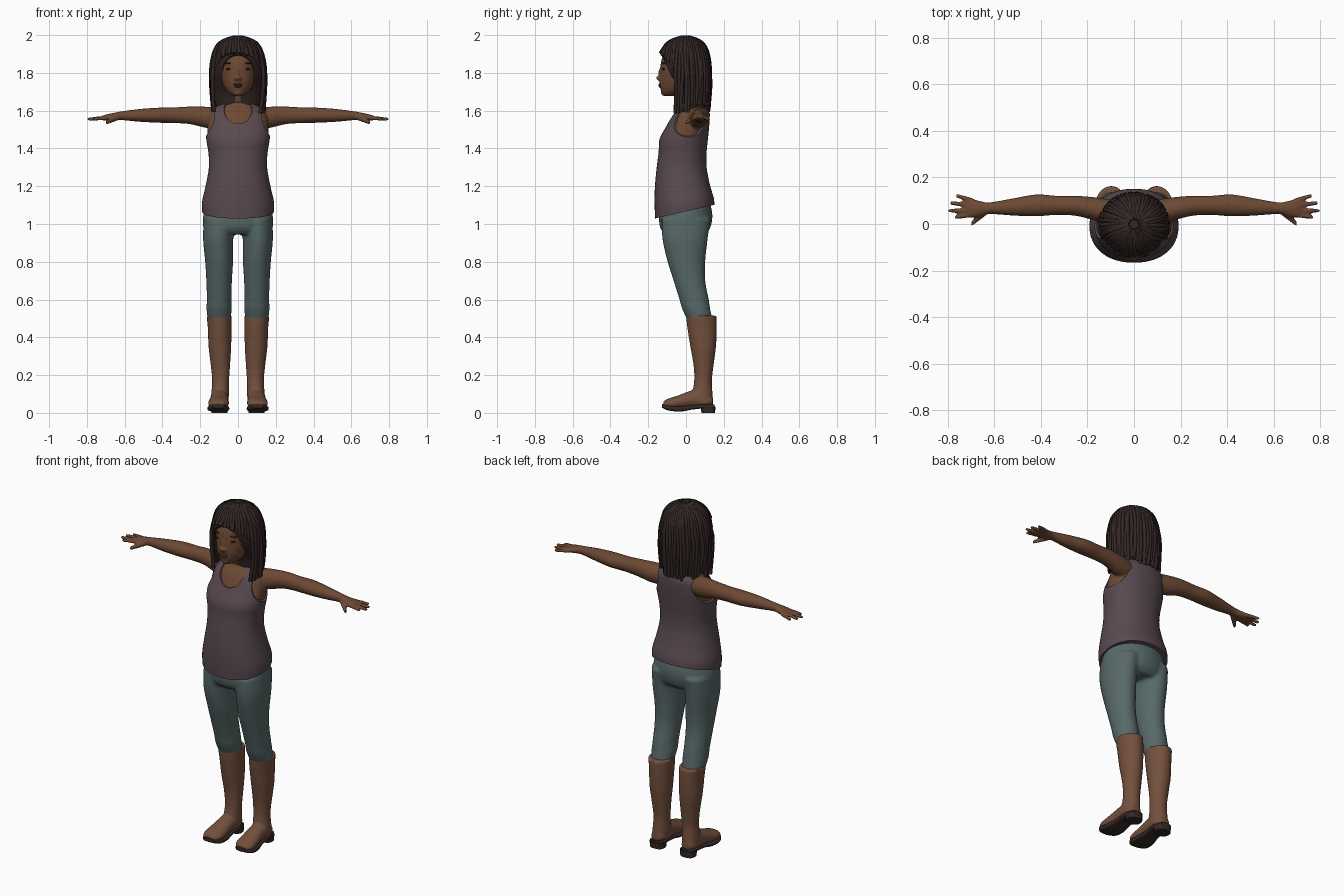
import bpy, bmesh, math, random
from mathutils import Vector, Matrix

random.seed(4)
if "Cube" in bpy.data.objects:
    bpy.data.objects.remove(bpy.data.objects["Cube"])


def material(name, *rgb):
    m = bpy.data.materials.new(name)
    m.use_nodes = True
    color = (*rgb, 1)
    m.diffuse_color = color
    bsdf = m.node_tree.nodes["Principled BSDF"]
    bsdf.inputs["Base Color"].default_value = color
    bsdf.inputs["Roughness"].default_value = 0.8
    return m


SKIN = material("brown skin", .15, .066, .034)
SHIRT = material("plum cloth", .1, .068, .078)
PANTS = material("slate cloth", .095, .14, .138)
BOOT = material("tan leather", .17, .08, .046)
SOLE = material("dark rubber", .034, .022, .02)
HAIR = material("black brown hair", .032, .02, .018)
LIP = material("lip brown", .11, .04, .026)
EYE = material("eye dark", .018, .01, .008)


def spline(rows, steps=4):
    """Catmull-Rom through the section rows."""
    p = [Vector(tuple(r) + (0,) * (6 - len(r))) for r in rows]
    p = [p[0]] + p + [p[-1]]
    out = []
    for a, b, c, d in zip(p, p[1:], p[2:], p[3:]):
        for i in range(steps):
            t = i / steps
            out.append(b + (c - a) * (t / 2) + (a * 2 - b * 5 + c * 4 - d) * (t * t / 2)
                       + (b * 3 - a - c * 3 + d) * (t ** 3 / 2))
    return out + [p[-2]]


def loft(bm, rows, axis="z", side=1, power=2, sides=28):
    """Closed skin over rows of (position, centre 1, centre 2, radius 1, radius 2, tilt)."""
    rings = []
    for t, c1, c2, r1, r2, tilt in spline(rows):
        ring = []
        for k in range(sides):
            a = math.tau * k / sides
            ca, sa = math.cos(a), math.sin(a)
            u = c1 + r1 * math.copysign(abs(ca) ** (2 / power), ca)
            v = c2 + r2 * math.copysign(abs(sa) ** (2 / power), sa)
            co = {"x": (t, u, v), "y": (u, t, v), "z": (u, v, t + tilt * v)}[axis]
            ring.append(bm.verts.new((co[0] * side, co[1], co[2])))
        rings.append(ring)
    for a, b in zip(rings, rings[1:]):
        for k in range(sides):
            j = (k + 1) % sides
            bm.faces.new((a[k], a[j], b[j], b[k]))
    bm.faces.new(rings[0][::-1])
    bm.faces.new(rings[-1])


def blob(bm, center, radii, side=1):
    x, y, z = center
    bmesh.ops.create_uvsphere(bm, u_segments=24, v_segments=14, radius=1,
                              matrix=Matrix.Translation((x * side, y, z)) @ Matrix.Diagonal((*radii, 1)))


def finger(bm, start, end, r, side):
    a, b = Vector(start), Vector(end)
    rows = [(*a.lerp(b, t), r * q, r * q) for t, q in ((0, 1), (.5, .95), (.9, .8), (1, .45))]
    loft(bm, rows, "x", side, sides=10)


def make(name, bm, mat, voxel=0, cutters=()):
    bmesh.ops.recalc_face_normals(bm, faces=bm.faces)
    me = bpy.data.meshes.new(name)
    bm.to_mesh(me)
    bm.free()
    ob = bpy.data.objects.new(name, me)
    bpy.context.collection.objects.link(ob)
    me.materials.append(mat)
    cuts = []
    for center, radii in cutters:
        cb = bmesh.new()
        blob(cb, center, radii)
        cut = make("cutter", cb, mat)
        cut.hide_render = True
        m = ob.modifiers.new("cut", "BOOLEAN")
        m.operation, m.object, m.solver = "DIFFERENCE", cut, "MANIFOLD"
        cuts.append(cut)
    if voxel:
        m = ob.modifiers.new("fuse", "REMESH")
        m.mode, m.voxel_size = "VOXEL", voxel
        m = ob.modifiers.new("soften", "SMOOTH")
        m.factor, m.iterations = .5, 4
    bpy.ops.object.select_all(action="DESELECT")
    bpy.context.view_layer.objects.active = ob
    ob.select_set(True)
    for m in list(ob.modifiers):
        bpy.ops.object.modifier_apply(modifier=m.name)
    for cut in cuts:
        bpy.data.objects.remove(cut)
    bpy.ops.object.shade_smooth_by_angle(angle=math.radians(45))
    return ob


# Tank top with neck scoop and armholes
torso = [(1.067, 0, -.006, .19, .157, .23), (1.12, 0, -.01, .19, .156, .15),
         (1.2, 0, -.019, .172, .146, .05), (1.3, 0, -.023, .154, .132), (1.38, 0, -.018, .157, .127),
         (1.45, 0, -.012, .168, .128), (1.52, 0, .01, .17, .113), (1.58, 0, .025, .16, .1),
         (1.61, 0, .03, .135, .085), (1.635, 0, .032, .09, .065), (1.655, 0, .03, .055, .05)]
bm = bmesh.new()
loft(bm, torso, power=2.2, sides=48)
make("tank_top", bm, SHIRT, cutters=[((0, -.09, 1.635), (.085, .12, .105))]
     + [((s * .2, .04, 1.56), (.09, .17, .11)) for s in (1, -1)])

# Skin: chest, neck, head, arms and hands fused together
bm = bmesh.new()
inner = [(r[0], r[1], r[2], r[3] - .009, r[4] - .009) for r in torso[3:-1]]
loft(bm, inner + [(1.66, 0, .02, .05, .05), (1.7, 0, .012, .047, .05), (1.76, 0, 0, .045, .05)],
     power=2.2, sides=48)
loft(bm, [(1.678, 0, -.09, .025, .028), (1.7, 0, -.065, .056, .066), (1.74, 0, -.04, .081, .1),
          (1.8, 0, -.02, .1, .118), (1.87, 0, -.015, .102, .115), (1.93, 0, -.01, .08, .09),
          (1.965, 0, 0, .04, .05)])
blob(bm, (0, -.141, 1.773), (.016, .018, .013))
blob(bm, (0, -.134, 1.798), (.009, .013, .03))
blob(bm, (0, -.113, 1.694), (.026, .02, .017))
for s in (1, -1):
    blob(bm, (.012, -.135, 1.768), (.011, .012, .009), s)
    loft(bm, [(.1, .05, 1.56, .055, .055), (.17, .065, 1.565, .05, .056), (.25, .078, 1.575, .043, .047),
              (.33, .08, 1.576, .041, .042), (.42, .08, 1.576, .047, .04), (.52, .073, 1.575, .037, .034),
              (.62, .068, 1.573, .025, .023), (.66, .066, 1.568, .033, .02),
              (.7, .068, 1.563, .041, .016), (.72, .07, 1.561, .038, .011)], "x", s)
    for y0, x1, y1 in ((.1, .765, .122), (.08, .79, .09), (.058, .798, .057), (.039, .77, .03)):
        finger(bm, (.69, y0, 1.563), (x1, y1, 1.555), .011, s)
    finger(bm, (.625, .06, 1.567), (.7, 0, 1.537), .015, s)
make("skin_body", bm, SKIN, voxel=.006)

# Face details
bm = bmesh.new()
blob(bm, (0, -.134, 1.739), (.025, .012, .006))
blob(bm, (0, -.133, 1.729), (.021, .013, .007))
make("lips", bm, LIP)
bm = bmesh.new()
for s in (1, -1):
    blob(bm, (.045, -.117, 1.82), (.019, .01, .007), s)
make("eyes", bm, EYE)
bm = bmesh.new()
for s in (1, -1):
    blob(bm, (.048, -.117, 1.851), (.024, .01, .004), s)
make("eyebrows", bm, HAIR)

# Hair volume with the face opening cut away
bm = bmesh.new()
loft(bm, [(1.62, 0, .05, .115, .07), (1.7, 0, .04, .135, .082), (1.8, 0, .008, .14, .118),
          (1.88, 0, -.005, .13, .13), (1.93, 0, 0, .11, .115), (1.965, 0, 0, .082, .085),
          (1.985, 0, 0, .04, .045)], sides=48)
make("hair_volume", bm, HAIR, cutters=[((0, -.17, 1.7), (.16, .12, .21))])

# Locks radiating from the crown, short at the brow and hanging elsewhere
curve = bpy.data.curves.new("hair_locks", "CURVE")
curve.dimensions = "3D"
curve.bevel_depth, curve.bevel_resolution, curve.resolution_u = .0105, 1, 3
curve.use_fill_caps = True
dome = [(.15, 1.989), (.55, 1.975), (.82, 1.935), (.95, 1.87)]
for deg in range(-175, 180, 7):
    if abs(deg) > 115:
        brow = 1.905 - .085 * ((180 - abs(deg)) / 65) ** 2
        path = dome[:3] + [(.93, brow)]
    else:
        path = dome + [(1, 1.8), (1, 1.7), (.93, random.uniform(1.585, 1.635))]
    sp = curve.splines.new("NURBS")
    sp.points.add(len(path) - 1)
    for pt, (r, z) in zip(sp.points, path):
        a = math.radians(deg + random.uniform(-3, 3) + 14 * (1 - r))
        ry = .145 if math.cos(a) < 0 else .13
        r *= random.uniform(.97, 1.02)
        pt.co = (.145 * r * math.sin(a), ry * r * math.cos(a), z, 1)
    sp.order_u, sp.use_endpoint_u = 3, True
locks = bpy.data.objects.new("hair_locks", curve)
curve.materials.append(HAIR)
bpy.context.collection.objects.link(locks)
bpy.ops.object.select_all(action="DESELECT")
bpy.context.view_layer.objects.active = locks
locks.select_set(True)
bpy.ops.object.convert(target="MESH")
bpy.ops.object.shade_smooth_by_angle(angle=math.radians(65))

# Cropped trousers
bm = bmesh.new()
loft(bm, [(1.14, 0, -.01, .165, .13), (1.05, 0, -.002, .184, .142), (.98, 0, -.004, .184, .133),
          (.945, 0, -.004, .165, .105)])
for s in (1, -1):
    loft(bm, [(1.03, .098, 0, .084, .13), (.92, .105, -.005, .08, .12), (.8, .1, .002, .074, .1),
              (.7, .1, .018, .068, .084), (.6, .1, .043, .065, .078), (.55, .1, .054, .067, .074),
              (.48, .1, .078, .058, .066)], side=s)
make("trousers", bm, PANTS, voxel=.009)

# Boots and soles
for s, tag in ((1, "left"), (-1, "right")):
    bm = bmesh.new()
    loft(bm, [(.515, .1, .081, .067, .081), (.45, .097, .085, .063, .078), (.35, .096, .091, .06, .068),
              (.25, .093, .093, .051, .053), (.17, .092, .09, .045, .047), (.1, .095, .087, .047, .054),
              (.045, .098, .09, .047, .056)], side=s)
    loft(bm, [(.14, .098, .06, .032, .022), (.08, .098, .075, .047, .05), (.02, .099, .07, .048, .046),
              (-.04, .102, .056, .054, .037), (-.09, .104, .048, .054, .029),
              (-.12, .105, .045, .034, .017)], "y", s)
    make(tag + "_boot", bm, BOOT, voxel=.007)
    bm = bmesh.new()
    loft(bm, [(-.126, .105, .037, .03, .011), (-.09, .105, .026, .056, .014), (-.03, .102, .021, .055, .014),
              (.03, .099, .029, .045, .012), (.09, .098, .035, .046, .012),
              (.152, .098, .033, .03, .012)], "y", s, power=3.5)
    loft(bm, [(0, .098, .118, .042, .036), (.035, .098, .116, .045, .04)], side=s, power=2.6)
    make(tag + "_sole", bm, SOLE)
